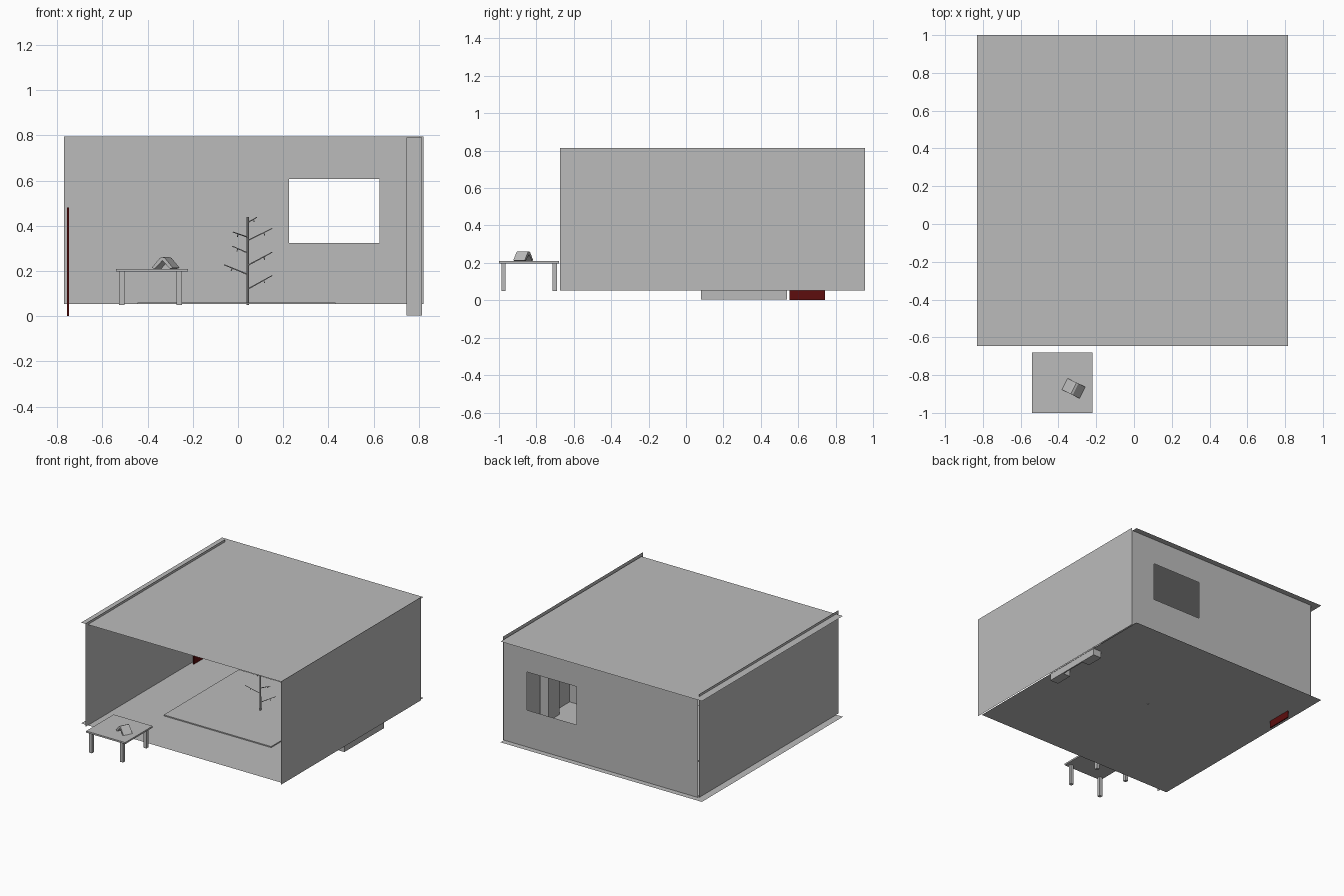
import bpy, bmesh, math
from mathutils import Vector, Matrix

if "Cube" in bpy.data.objects:
    bpy.data.objects.remove(bpy.data.objects["Cube"])


def material(name, rgb):
    m = bpy.data.materials.new(name)
    m.diffuse_color = (*rgb, 1)
    m.use_nodes = True
    m.node_tree.nodes["Principled BSDF"].inputs["Base Color"].default_value = m.diffuse_color
    return m


GREY = material("plain grey", (0.5, 0.5, 0.5))
RED = material("dark red", (0.11, 0.004, 0.004))


def finish(name, bm, mat=GREY):
    me = bpy.data.meshes.new(name)
    bm.to_mesh(me)
    bm.free()
    me.materials.append(mat)
    ob = bpy.data.objects.new(name, me)
    bpy.context.collection.objects.link(ob)
    return ob


def add_box(bm, lo, hi):
    lo, hi = Vector(lo), Vector(hi)
    m = Matrix.Translation((lo + hi) / 2) @ Matrix.Diagonal((*(hi - lo), 1))
    bmesh.ops.create_cube(bm, size=1, matrix=m)


def boxes(name, spans, mat=GREY):
    bm = bmesh.new()
    for lo, hi in spans:
        add_box(bm, lo, hi)
    return finish(name, bm, mat)


def plane(name, corners):
    bm = bmesh.new()
    bm.faces.new([bm.verts.new(c) for c in corners])
    return finish(name, bm)


def add_rod(bm, a, b, r1, r2, sides=6):
    a, b = Vector(a), Vector(b)
    d = b - a
    m = Matrix.Translation((a + b) / 2) @ d.to_track_quat('Z', 'Y').to_matrix().to_4x4()
    bmesh.ops.create_cone(bm, cap_ends=True, segments=sides, radius1=r1, radius2=r2,
                          depth=d.length, matrix=m)


# room shell: single-sheet floor, ceiling and side walls
FLOOR = 0.053
for name, z in (("floor", FLOOR), ("ceiling", 0.797)):
    plane(name, [(-0.83, -0.645, z), (0.815, -0.645, z), (0.815, 1.0, z), (-0.83, 1.0, z)])
for name, x in (("left_wall", -0.775), ("right_wall", 0.823)):
    plane(name, [(x, -0.674, FLOOR), (x, 0.957, FLOOR), (x, 0.957, 0.815), (x, -0.674, 0.815)])

# back wall with the window left open
bm = bmesh.new()
xs, zs = (-0.77, 0.225, 0.627, 0.82), (FLOOR, 0.325, 0.606, 0.796)
grid = [[bm.verts.new((x, 0.958, z)) for x in xs] for z in zs]
for j in range(3):
    for i in range(3):
        if (i, j) != (1, 1):
            bm.faces.new([grid[j][i], grid[j][i + 1], grid[j + 1][i + 1], grid[j + 1][i]])
finish("back_wall", bm)

# rug and door
boxes("rug", [((-0.445, -0.23, FLOOR), (0.432, 0.645, 0.061))])
boxes("door", [((-0.756, 0.553, 0.002), (-0.748, 0.742, 0.48))], RED)

# fireplace: open hearth below, chimney breast above
boxes("hearth", [((0.745, 0.41, 0.004), (0.813, 0.54, 0.38)),
                 ((0.745, 0.08, 0.004), (0.813, 0.21, 0.38)),
                 ((0.803, 0.21, 0.004), (0.813, 0.41, 0.38))])
boxes("chimney_breast", [((0.745, 0.08, 0.38), (0.813, 0.54, 0.79))])

# table
boxes("table_top", [((-0.54, -1.0, 0.198), (-0.221, -0.68, 0.21))])
boxes("table_legs", [((x, y, 0.05), (x + 0.023, y + 0.023, 0.198))
                     for x in (-0.526, -0.271) for y in (-0.987, -0.714)])

# open book standing like a tent
outer = [(-0.052, 0.004), (-0.012, 0.048), (0, 0.052), (0.012, 0.048), (0.052, 0.004)]
inner = [(0.038, 0), (0, 0.036), (-0.038, 0)]
bm = bmesh.new()
profile = [bm.verts.new((x, -0.034, z)) for x, z in outer + inner]
face = bm.faces.new(profile)
ext = bmesh.ops.extrude_face_region(bm, geom=[face])
bmesh.ops.translate(bm, vec=(0, 0.068, 0),
                    verts=[v for v in ext["geom"] if isinstance(v, bmesh.types.BMVert)])
bmesh.ops.recalc_face_normals(bm, faces=bm.faces)
book = finish("open_book", bm)
book.location = (-0.32, -0.87, 0.21)
book.rotation_euler.z = math.radians(-26)

# branching stand in the middle of the rug
CX, CY = 0.043, 0.2
bm = bmesh.new()
add_rod(bm, (CX, CY, 0.05), (CX, CY, 0.44), 0.006, 0.005, 8)
# each branch: start height, reach in x, reach in y, rise
for z, dx, dy, dz in ((0.12, 0.108, 0.03, 0.06), (0.225, 0.108, -0.04, 0.058),
                      (0.335, 0.108, 0.04, 0.053), (0.185, -0.105, -0.03, 0.043),
                      (0.28, -0.068, 0.08, 0.03), (0.35, -0.065, -0.08, 0.022),
                      (0.415, 0.04, 0.03, 0.022)):
    start, reach = Vector((CX, CY, z)), Vector((dx, dy, dz))
    add_rod(bm, start, start + reach, 0.003, 0.002)
    knot = start + reach * 0.65
    add_rod(bm, knot, knot + Vector((dx * 0.05, -dy * 0.3, -0.012)), 0.002, 0.002)
finish("branch_stand", bm)
